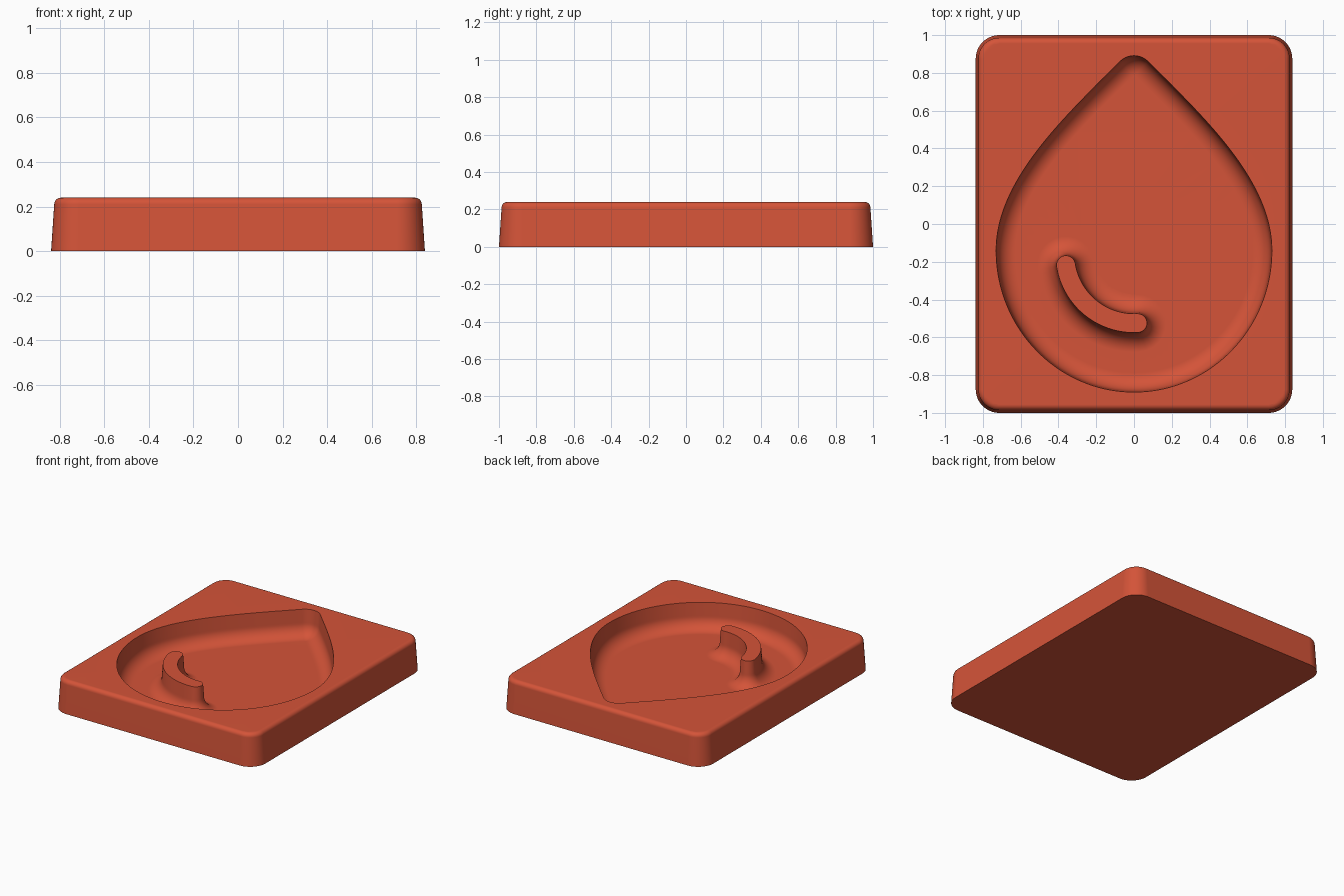
import bpy, bmesh
from math import sin, cos, pi, radians
from mathutils import Vector

cube = bpy.data.objects.get("Cube")
if cube:
    bpy.data.objects.remove(cube, do_unlink=True)

TOP, FLOOR = 0.24, 0.05


def polar(a):
    return Vector((cos(a), sin(a)))


def arc(cx, cy, r, start, end, n):
    """Points on an arc, each paired with its radial direction (degrees)."""
    dirs = [polar(radians(start + (end - start) * i / n)) for i in range(n + 1)]
    return [(Vector((cx, cy)) + d * r, d) for d in dirs]


# Outlines: lists of (point, outward normal), counter-clockwise
def rounded_rectangle(hx, hy, r):
    out = []
    for k, (sx, sy) in enumerate([(1, 1), (-1, 1), (-1, -1), (1, -1)]):
        out += arc(sx * (hx - r), sy * (hy - r), r, 90 * k, 90 * k + 90, 12)
    return out


def teardrop():
    tip = arc(0, 0.785, 0.106, 90, 45, 8)
    a, b = tip[-1][0], Vector((0.37, 0.565))
    c, d = Vector((0.73, 0.23)), Vector((0.73, -0.14))
    right = tip[:]
    steps = 36
    for i in range(1, steps + 1):
        t = i / steps
        u = 1 - t
        p = a * u**3 + b * 3 * u * u * t + c * 3 * u * t * t + d * t**3
        g = (b - a) * u * u + (c - b) * 2 * u * t + (d - c) * t * t
        right.append((p, Vector((-g.y, g.x)).normalized()))
    for i in range(1, steps + 1):
        q = polar(-pi / 2 * i / steps)
        right.append((Vector((0.73 * q.x, -0.14 + 0.75 * q.y)),
                      Vector((q.x / 0.73, q.y / 0.75)).normalized()))
    left = [(Vector((-p.x, p.y)), Vector((-n.x, n.y))) for p, n in right[1:-1]]
    return left + right[::-1]


def curved_slot(cx, cy, radius, half, start, end):
    outer = arc(cx, cy, radius + half, start, end, 30)
    inner = [(p, -n) for p, n in arc(cx, cy, radius - half, end, start, 30)]
    e = Vector((cx, cy)) + polar(radians(end)) * radius
    s = Vector((cx, cy)) + polar(radians(start)) * radius
    cap_end = arc(e.x, e.y, half, end, end + 180, 12)[1:-1]
    cap_start = arc(s.x, s.y, half, start + 180, start + 360, 12)[1:-1]
    return outer + cap_end + inner + cap_start


bm = bmesh.new()


def loft(outline, profile):
    """Stack offset copies of an outline; return the first and last rings."""
    rings = []
    for offset, z in profile:
        rings.append([bm.verts.new((*(p + n * offset), z)) for p, n in outline])
    for lo, hi in zip(rings, rings[1:]):
        for i in range(len(lo)):
            j = (i + 1) % len(lo)
            bm.faces.new((lo[i], lo[j], hi[j], hi[i]))
    return rings[0], rings[-1]


def fill_between(*rings):
    edges = [bm.edges.get((r[i - 1], r[i])) for r in rings for i in range(len(r))]
    bmesh.ops.triangle_fill(bm, edges=edges, use_beauty=True, use_dissolve=False)


def cove(direction, fillet=0.095, draft=0.007, n=12):
    """Drafted wall from the top, curving into the floor."""
    pts = [(0, TOP)]
    for i in range(n + 1):
        a = pi / 2 * i / n
        pts.append((direction * (draft + fillet * (1 - cos(a))),
                    FLOOR + fillet * (1 - sin(a))))
    return pts


# Outer block with drafted sides and a rounded top edge
edge = 0.03
sides = [(0, 0)] + [(-0.014 - edge * (1 - cos(pi / 12 * i)),
                     TOP - edge * (1 - sin(pi / 12 * i))) for i in range(7)]
base, rim = loft(rounded_rectangle(0.838, 1.0, 0.125), sides)
bm.faces.new(base)

# Teardrop pocket and the curved ridge standing in it
pocket_rim, pocket_floor = loft(teardrop(), cove(-1))
ridge_top, ridge_floor = loft(curved_slot(0, -0.16, 0.365, 0.05, 189, 273), cove(1))
fill_between(rim, pocket_rim)
fill_between(pocket_floor, ridge_floor)
bm.faces.new(ridge_top)
bmesh.ops.recalc_face_normals(bm, faces=bm.faces)

mesh = bpy.data.meshes.new("teardrop_tray")
bm.to_mesh(mesh)
bm.free()
tray = bpy.data.objects.new("teardrop_tray", mesh)
bpy.context.collection.objects.link(tray)

# Single terracotta red
color = (0.66, 0.088, 0.04, 1)
red = bpy.data.materials.new("terracotta_red")
red.use_nodes = True
red.diffuse_color = color
red.node_tree.nodes["Principled BSDF"].inputs["Base Color"].default_value = color
mesh.materials.append(red)

# Smooth curves, crisp rims, clean flat areas
bpy.ops.object.select_all(action='DESELECT')
tray.select_set(True)
bpy.context.view_layer.objects.active = tray
bpy.ops.object.shade_smooth_by_angle(angle=radians(35))
weighted = tray.modifiers.new("flat_area_normals", 'WEIGHTED_NORMAL')
weighted.keep_sharp = True
